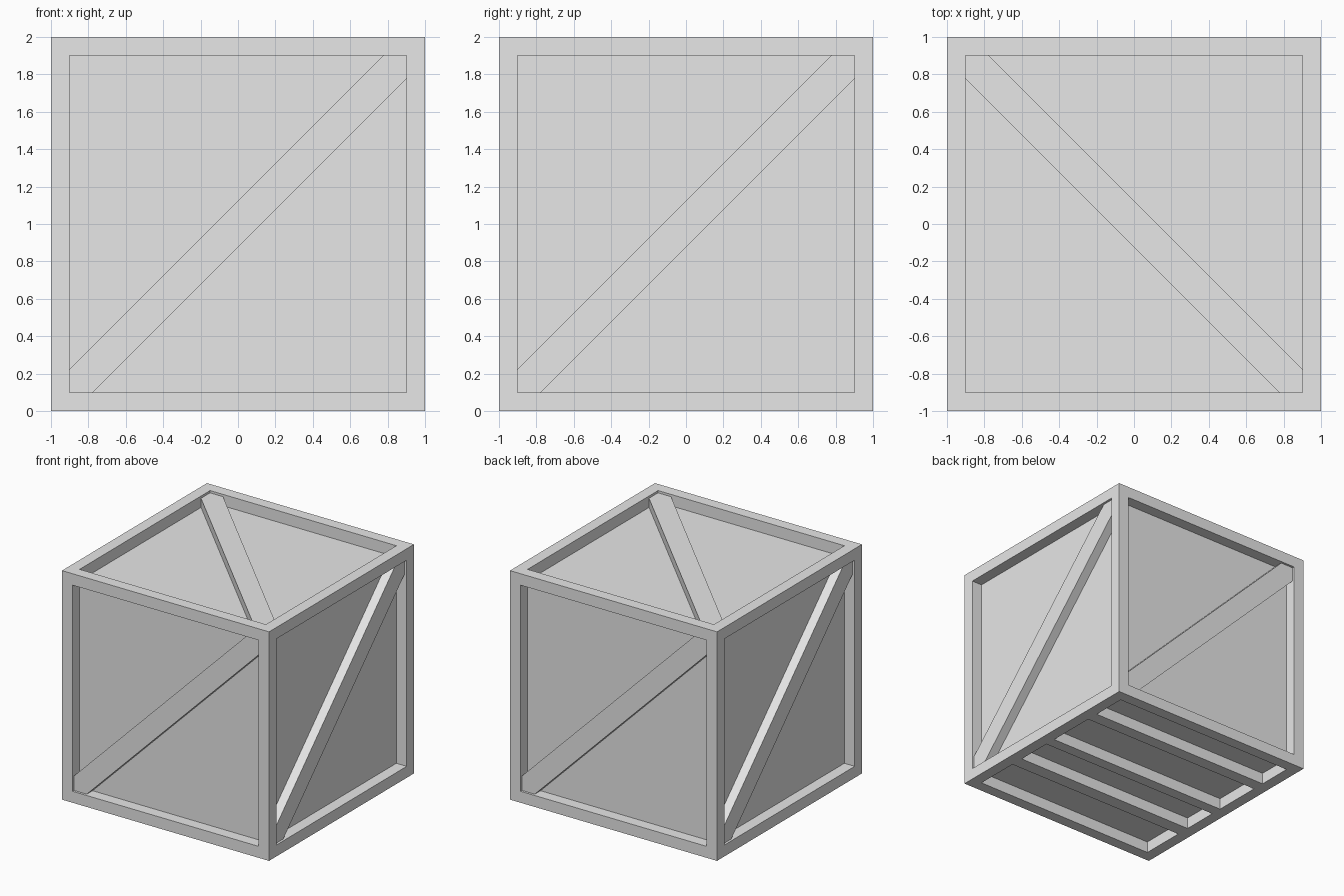
import bpy
import bmesh
from math import radians
from mathutils import Matrix, Vector

HALF = 1.0        # half the crate's side
RIM = 0.1         # frame width and panel depth
INNER = HALF - RIM
CUT = 0.775       # where a brace edge meets the frame
BRACE_TOP = 0.98  # braces sit just below the frame surface
LIFT = Matrix.Translation((0, 0, HALF))

old = bpy.data.objects.get("Cube")
if old:
    bpy.data.objects.remove(old, do_unlink=True)

grey = bpy.data.materials.new("plain_grey")
grey.use_nodes = True
grey.diffuse_color = (0.8, 0.8, 0.8, 1)
grey.node_tree.nodes["Principled BSDF"].inputs["Base Color"].default_value = (0.8, 0.8, 0.8, 1)


def finish(name, bm, matrix=LIFT):
    """Turn a bmesh into a named grey object, placed by the matrix."""
    bm.transform(matrix)
    bmesh.ops.recalc_face_normals(bm, faces=bm.faces)
    mesh = bpy.data.meshes.new(name)
    bm.to_mesh(mesh)
    bm.free()
    mesh.materials.append(grey)
    obj = bpy.data.objects.new(name, mesh)
    bpy.context.collection.objects.link(obj)
    return obj


# Crate body: a cube with every face inset and sunk to leave a frame
bm = bmesh.new()
bmesh.ops.create_cube(bm, size=2 * HALF)
panels = list(bm.faces)
bmesh.ops.inset_individual(bm, faces=panels, thickness=RIM, use_even_offset=True)
panels = bmesh.ops.extrude_discrete_faces(bm, faces=panels)["faces"]
for panel in panels:
    panel.normal_update()
    offset = -RIM * panel.normal
    bmesh.ops.translate(bm, verts=panel.verts, vec=offset)
finish("crate_body", bm)


# Diagonal brace: a six-sided strip that fits corner to corner in the frame
def brace(name, rotation):
    bm = bmesh.new()
    corner = [(INNER, CUT), (INNER, INNER), (CUT, INNER)]
    outline = corner + [(-u, -v) for u, v in corner]
    face = bm.faces.new([bm.verts.new((u, v, INNER)) for u, v in outline])
    top = bmesh.ops.extrude_face_region(bm, geom=[face])["geom"]
    verts = [g for g in top if isinstance(g, bmesh.types.BMVert)]
    bmesh.ops.translate(bm, verts=verts, vec=Vector((0, 0, BRACE_TOP - INNER)))
    finish(name, bm, LIFT @ rotation)


upright = Matrix.Rotation(radians(90), 4, "X")
for side, angle in (("front", 0), ("left", 90), ("back", 180), ("right", 270)):
    brace(side + "_brace", Matrix.Rotation(radians(angle), 4, "Z") @ upright)
brace("top_brace", Matrix.Rotation(radians(90), 4, "Z"))

# Bottom slats: three boards running across, flush with the frame
for name, low, high in (("front", -0.50, -0.38), ("middle", -0.06, 0.04), ("back", 0.48, 0.59)):
    bm = bmesh.new()
    bmesh.ops.create_cube(bm, size=1)
    size = Matrix.Diagonal((2 * INNER, high - low, RIM, 1))
    place = Matrix.Translation((0, (low + high) / 2, RIM / 2))
    finish(name + "_bottom_slat", bm, place @ size)
